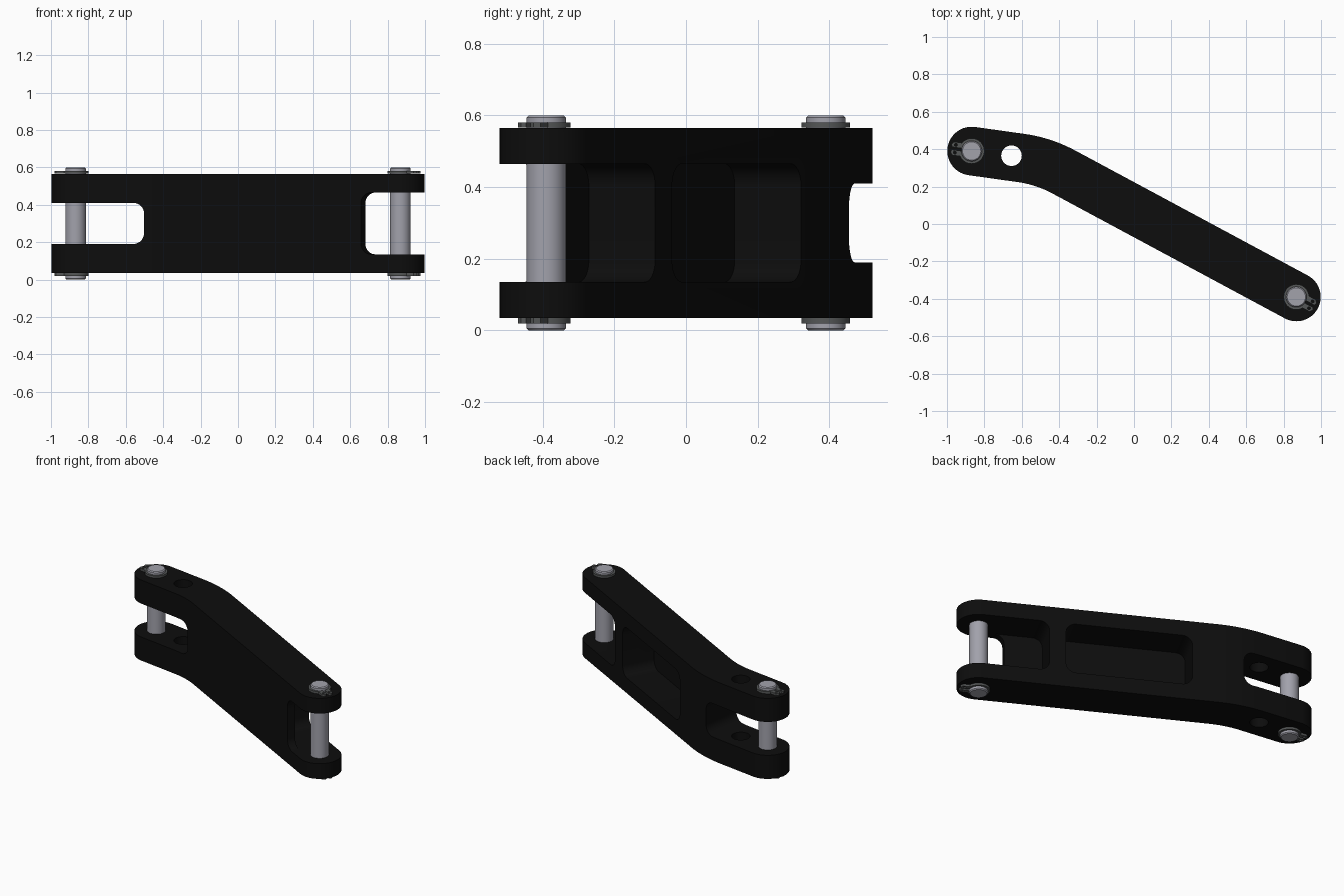
import bpy, bmesh, math
from mathutils import Vector, Matrix

if bpy.data.objects.get("Cube"):
    bpy.data.objects.remove(bpy.data.objects["Cube"])


def material(name, rgb):
    m = bpy.data.materials.new(name)
    m.use_nodes = True
    m.diffuse_color = (*rgb, 1)
    m.node_tree.nodes["Principled BSDF"].inputs["Base Color"].default_value = (*rgb, 1)
    return m


BLACK = material("black paint", (0.004, 0.004, 0.004))
STEEL = material("pin steel", (0.36, 0.36, 0.41))
GREY = material("dark ring steel", (0.09, 0.095, 0.095))

# Layout of the bent link
LEFT, BEND, RIGHT = Vector((-0.868, 0.39)), Vector((-0.483, 0.336)), Vector((0.868, -0.39))
HALF, BEND_R = 0.13, 0.68
Z0, Z1 = 0.035, 0.565
D1, D2 = (BEND - LEFT).normalized(), (RIGHT - BEND).normalized()


def frame(origin, d):
    """Local axes: x along the arm, y across it to the back, z up."""
    return Matrix.Translation((*origin, 0)) @ Matrix.Rotation(math.atan2(d.y, d.x), 4, "Z")


def arc(c, r, a0, a1, n):
    return [(c[0] + r * math.cos(a0 + (a1 - a0) * i / n),
             c[1] + r * math.sin(a0 + (a1 - a0) * i / n)) for i in range(n + 1)]


def prism(name, points, low, high, mat, matrix=Matrix()):
    """Extrude a flat outline from low to high along z, then place it."""
    bm = bmesh.new()
    face = bm.faces.new([bm.verts.new((x, y, low)) for x, y in points])
    top = bmesh.ops.extrude_face_region(bm, geom=[face])["geom"]
    bmesh.ops.translate(bm, vec=(0, 0, high - low),
                        verts=[v for v in top if isinstance(v, bmesh.types.BMVert)])
    bmesh.ops.transform(bm, matrix=matrix, verts=bm.verts)
    bmesh.ops.recalc_face_normals(bm, faces=bm.faces)
    me = bpy.data.meshes.new(name)
    bm.to_mesh(me)
    bm.free()
    me.materials.append(mat)
    ob = bpy.data.objects.new(name, me)
    bpy.context.scene.collection.objects.link(ob)
    return ob


def cut(ob, cutter):
    """Subtract a cutter and discard it."""
    cutter.hide_render = True
    mod = ob.modifiers.new("cut", "BOOLEAN")
    mod.operation, mod.solver, mod.object = "DIFFERENCE", "EXACT", cutter
    deps = bpy.context.evaluated_depsgraph_get()
    result = bpy.data.meshes.new_from_object(ob.evaluated_get(deps))
    ob.modifiers.clear()
    ob.data = result
    bpy.data.objects.remove(cutter)


def smooth(ob, degrees=25):
    bpy.ops.object.select_all(action="DESELECT")
    ob.select_set(True)
    bpy.context.view_layer.objects.active = ob
    bpy.ops.object.shade_smooth_by_angle(angle=math.radians(degrees))


def slot(origin, d, s0, s1, z0, z1, n0, n1, r=0.06):
    """Rounded rectangular cutter that runs across the arm."""
    pts = []
    for i, (s, z) in enumerate([(s1 - r, z1 - r), (s0 + r, z1 - r),
                                (s0 + r, z0 + r), (s1 - r, z0 + r)]):
        pts += arc((s, z), r, i * math.pi / 2, (i + 1) * math.pi / 2, 8)
    tilt = Matrix.Rotation(math.pi / 2, 4, "X")  # outline y becomes z, depth becomes -y
    return prism("cutter", pts, -n1, -n0, BLACK, frame(origin, d) @ tilt)


# Link body: two round ends joined through a smooth bend
n1, n2 = (math.atan2(d.x, -d.y) for d in (D1, D2))
turn = BEND_R * math.tan((n1 - n2) / 2)
centre = BEND - D1 * turn - Vector((math.cos(n1), math.sin(n1))) * BEND_R
outline = (arc(LEFT, HALF, n1, n1 + math.pi, 32)
           + arc(centre, BEND_R - HALF, n1, n2, 10)
           + arc(RIGHT, HALF, n2 - math.pi, n2, 32)
           + arc(centre, BEND_R + HALF, n2, n1, 10))
body = prism("link_body", outline, Z0, Z1, BLACK)

# Fork openings and the deep pockets in the back
cut(body, slot(LEFT, D1, -0.4, 0.39, 0.19, 0.41, -0.3, 0.3))
cut(body, slot(RIGHT, D2, -0.40, 0.4, 0.135, 0.465, -0.08, 0.3))
cut(body, slot(RIGHT, D2, -0.17, 0.4, 0.135, 0.465, -0.3, 0.1))
cut(body, slot(RIGHT, D2, -1.26, -0.50, 0.135, 0.465, -0.08, 0.3))

# Cross hole through the left fork
cut(body, prism("cutter", arc((-0.655, 0.365), 0.055, 0, math.tau, 40)[:-1], -0.1, 0.7, BLACK))
smooth(body)

# Retaining ring outline: open ring with two ears at the gap
half_ring = [(0.05, 0.007), (0.106, 0.007), (0.112, 0.02), (0.1, 0.036)]
ring = (half_ring + arc((0, 0), 0.068, 0.56, math.tau - 0.56, 40)
        + [(x, -y) for x, y in reversed(half_ring)]
        + arc((0, 0), 0.05, -0.2, -math.tau + 0.2, 32))

# Pins with a ring at each end
for side, origin, d in (("right", LEFT, -D1), ("left", RIGHT, D2)):
    place = frame(origin, d)
    pin = prism(side + "_pin", arc((0, 0), 0.055, 0, math.tau, 40)[:-1], 0, 0.6, STEEL, place)
    bev = pin.modifiers.new("chamfer", "BEVEL")
    bev.width, bev.segments, bev.limit_method = 0.006, 1, "ANGLE"
    smooth(pin)
    for end, low in (("lower", 0.020), ("upper", 0.566)):
        clip = prism(f"{side}_{end}_ring", ring, low, low + 0.014, GREY, place)
        for y in (-0.021, 0.021):
            cut(clip, prism("cutter", arc((0.088, y), 0.008, 0, math.tau, 12)[:-1],
                            low - 0.1, low + 0.1, GREY, place))
        smooth(clip)
